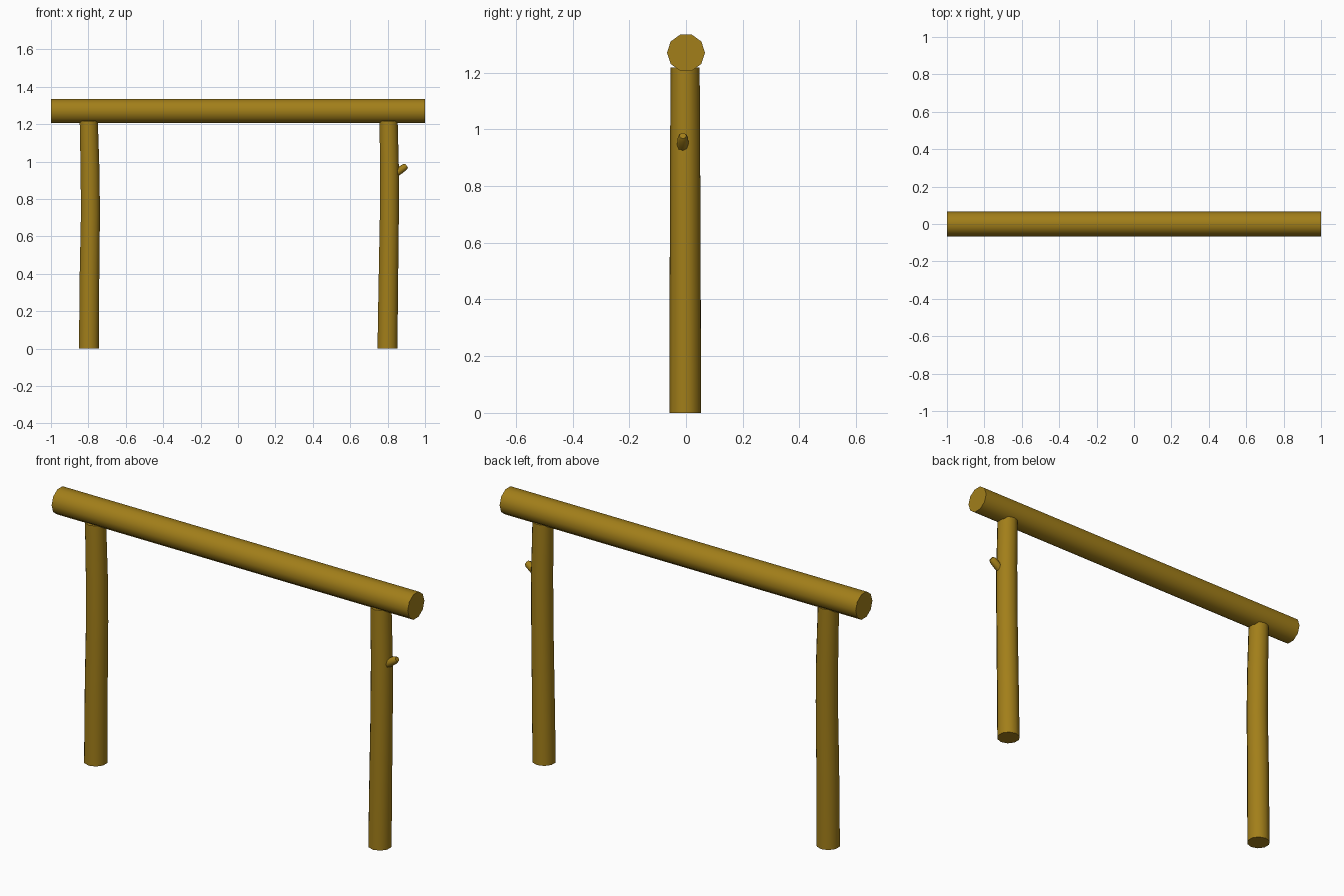
import bpy, bmesh, math
from mathutils import Vector

if "Cube" in bpy.data.objects:
    bpy.data.objects.remove(bpy.data.objects["Cube"])

wood = bpy.data.materials.new("wood")
wood.diffuse_color = (0.36, 0.21, 0.01, 1)
wood.use_nodes = True
wood.node_tree.nodes["Principled BSDF"].inputs["Base Color"].default_value = wood.diffuse_color


def log(name, path, axis, sides=10):
    """Skin a closed tube over (x, y, z, radius) stations, rings square to axis."""
    axis = Vector(axis).normalized()
    u = Vector((0, 1, 0))
    v = axis.cross(u)
    bm = bmesh.new()
    rings = []
    for x, y, z, r in path:
        ring = []
        for i in range(sides):
            a = 2 * math.pi * i / sides
            ring.append(bm.verts.new(Vector((x, y, z)) + r * (math.cos(a) * u + math.sin(a) * v)))
        rings.append(ring)
    for low, high in zip(rings, rings[1:]):
        for i in range(sides):
            j = (i + 1) % sides
            bm.faces.new((low[i], low[j], high[j], high[i]))
    bm.faces.new(rings[0])
    bm.faces.new(rings[-1])
    bmesh.ops.recalc_face_normals(bm, faces=bm.faces)
    mesh = bpy.data.meshes.new(name)
    bm.to_mesh(mesh)
    bm.free()
    mesh.materials.append(wood)
    ob = bpy.data.objects.new(name, mesh)
    bpy.context.collection.objects.link(ob)
    bpy.ops.object.select_all(action='DESELECT')
    ob.select_set(True)
    bpy.context.view_layer.objects.active = ob
    bpy.ops.object.shade_smooth_by_angle(angle=math.radians(50))


# Horizontal rail
log("top_rail", [(-1, 0, 1.27, 0.067), (1, 0, 1.27, 0.067)], (1, 0, 0))

# Slightly crooked, tapering posts: (x, z, radius) stations
posts = {
    "left_post": [(-0.797, 0, 0.056), (-0.794, 0.4, 0.055), (-0.789, 0.72, 0.0535),
                  (-0.791, 0.95, 0.053), (-0.798, 1.218, 0.051)],
    "right_post": [(0.799, 0, 0.056), (0.803, 0.3, 0.055), (0.809, 0.7, 0.0535),
                   (0.810, 0.95, 0.053), (0.805, 1.218, 0.051)],
}
for name, stations in posts.items():
    log(name, [(x, -0.003, z, r) for x, z, r in stations], (0, 0, 1))

# Branch stub with a rounded tip
log("branch_stub", [(0.82, -0.011, 0.922, 0.021), (0.862, -0.011, 0.95, 0.020),
                    (0.892, -0.011, 0.971, 0.018), (0.902, -0.011, 0.977, 0.012)],
    (0.83, 0, 0.56), 8)
